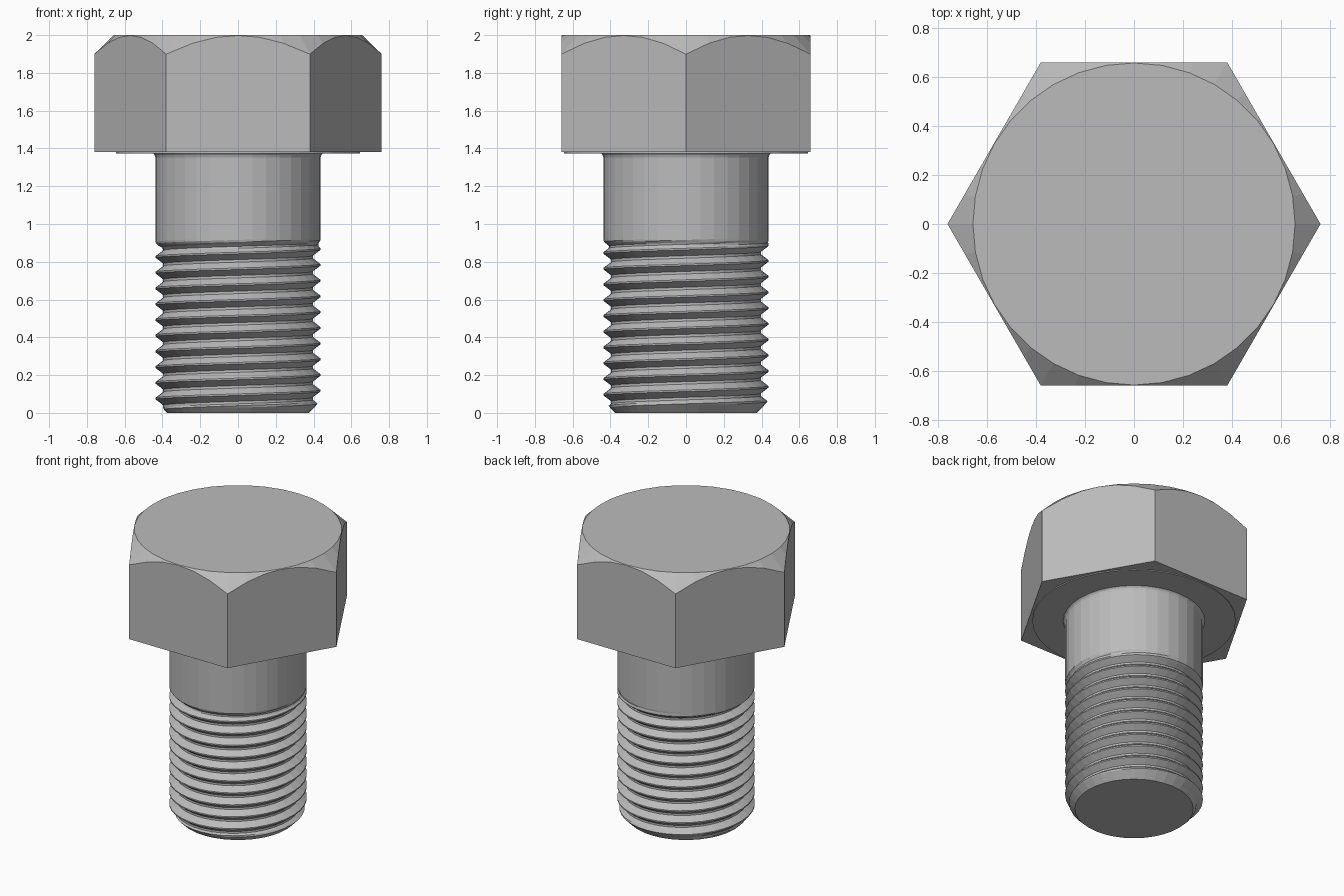
import bpy, bmesh, math

if "Cube" in bpy.data.objects:
    bpy.data.objects.remove(bpy.data.objects["Cube"])

steel = bpy.data.materials.new("grey steel")
steel.diffuse_color = (0.5, 0.5, 0.5, 1)
steel.use_nodes = True
steel.node_tree.nodes["Principled BSDF"].inputs["Base Color"].default_value = steel.diffuse_color

N = 36            # sides around the axis
TAU = 2 * math.pi
R = 0.437         # shank radius
TOP, UNDER = 2.0, 1.38


def finish(name, bm):
    bmesh.ops.remove_doubles(bm, verts=bm.verts, dist=1e-4)
    bmesh.ops.recalc_face_normals(bm, faces=bm.faces)
    me = bpy.data.meshes.new(name)
    bm.to_mesh(me)
    bm.free()
    me.materials.append(steel)
    ob = bpy.data.objects.new(name, me)
    bpy.context.collection.objects.link(ob)
    return ob


def bridge(bm, a, b):
    for i in range(len(a)):
        j = (i + 1) % len(a)
        bm.faces.new((a[i], a[j], b[j], b[i]))


def ring(bm, r, z):
    return [bm.verts.new((r * math.cos(TAU * i / N), r * math.sin(TAU * i / N), z)) for i in range(N)]


def lathe(name, profile, cap_top=False, cap_bottom=False):
    bm = bmesh.new()
    rings = [ring(bm, r, z) for r, z in profile]
    for a, b in zip(rings, rings[1:]):
        bridge(bm, a, b)
    if cap_bottom:
        bm.faces.new(rings[0])
    if cap_top:
        bm.faces.new(rings[-1])
    return finish(name, bm)


# Hex head: flat sides meet a conical chamfer around a round top face
APO, RT = 0.659, 0.657
bm = bmesh.new()
top = ring(bm, RT, TOP)
rim, corners = [], []
for i in range(N):
    t = TAU * i / N
    # distance to the hexagon outline, corners on the x axis
    local = (t % (TAU / 6)) - TAU / 12
    r = APO / math.cos(local)
    rim.append(bm.verts.new((r * math.cos(t), r * math.sin(t), TOP - (r - RT) * 0.97)))
    if i % (N // 6) == 0:
        corners.append(bm.verts.new((r * math.cos(t), r * math.sin(t), UNDER)))
bm.faces.new(top)
bm.faces.new(corners)
bridge(bm, rim, top)
S = N // 6
for k in range(6):
    edge = [rim[(k * S + i) % N] for i in range(S + 1)]
    bm.faces.new([corners[k]] + edge + [corners[(k + 1) % 6]])
finish("hex_head", bm)

# Thin bearing ring under the head
lathe("bearing_face", [(0.645, 1.374), (0.645, UNDER + 0.002)], True, True)

# Plain shank with a small fillet into the head
lathe("shank", [(R, 0.925), (R, 1.352), (R + 0.004, 1.364), (R + 0.013, 1.375)])

# Right-hand thread with a chamfered tip and a fading run-out
PITCH, DEPTH, PHASE, END = 1 / 12, 0.041, 0.034, 0.925


def thread_radius(z, frac):
    d = abs(frac - round(frac))                     # 0 at crest, 0.5 at root
    cut = min(1, max(0, (d - 0.05) / 0.37)) * DEPTH
    fade = min(1, max(0, (0.91 - z) / 0.04))
    return min(R - cut * fade, 0.375 + 0.97 * z)


bm = bmesh.new()
phases = (0.0, 0.05, 0.17, 0.3, 0.42, 0.58, 0.7, 0.83, 0.95)
rows = []
for turn in range(-2, 13):
    for p in phases:
        row = []
        for i in range(N + 1):
            t = TAU * i / N
            z = PHASE + (turn + p + i / N) * PITCH
            z = min(END, max(0, z))
            frac = (z - PHASE) / PITCH - i / N
            r = thread_radius(z, frac)
            row.append(bm.verts.new((r * math.cos(t), r * math.sin(t), z)))
        rows.append(row)
for a, b in zip(rows, rows[1:]):
    for i in range(N):
        zs = [v.co.z for v in (a[i], a[i + 1], b[i], b[i + 1])]
        if max(zs) - min(zs) > 1e-5:
            bm.faces.new((a[i], a[i + 1], b[i + 1], b[i]))
bmesh.ops.remove_doubles(bm, verts=bm.verts, dist=1e-4)
bmesh.ops.delete(bm, geom=[v for v in bm.verts if not v.link_faces], context='VERTS')
# Flat tip
tip = [e for e in bm.edges if e.is_boundary and all(v.co.z < 1e-4 for v in e.verts)]
bmesh.ops.holes_fill(bm, edges=tip, sides=0)
finish("thread", bm)
